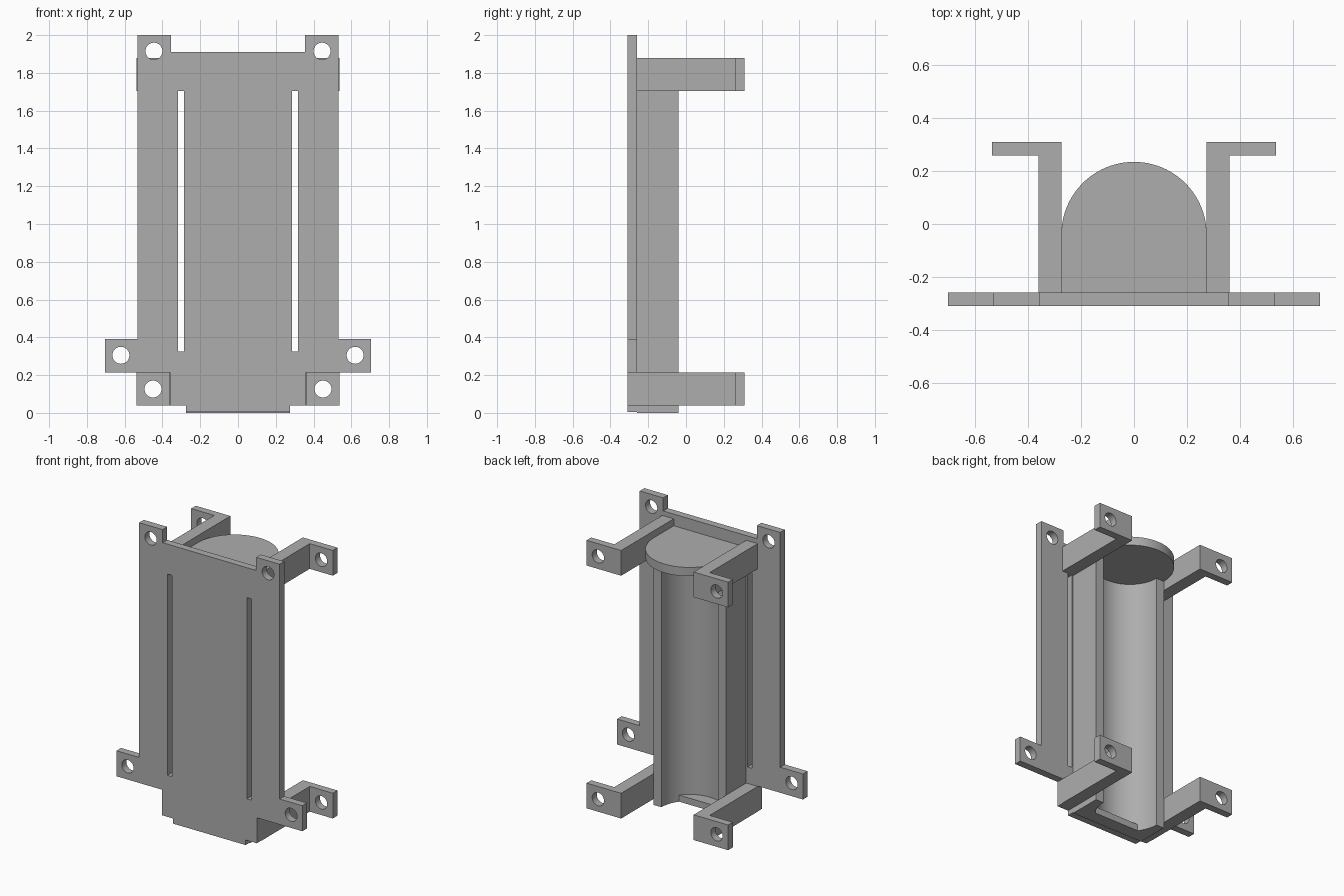
import bpy
from math import pi, sin, cos, radians, asin
from mathutils import Matrix

cube = bpy.data.objects.get("Cube")
if cube:
    bpy.data.objects.remove(cube, do_unlink=True)

grey = bpy.data.materials.new("plain grey")
grey.use_nodes = True
COLOUR = (0.42, 0.42, 0.42, 1)
grey.diffuse_color = COLOUR
grey.node_tree.nodes["Principled BSDF"].inputs["Base Color"].default_value = COLOUR


def rect(x0, x1, y0, y1):
    return [(x0, y0), (x1, y0), (x1, y1), (x0, y1)]


def arc(cx, cy, r, start, end, n):
    angles = [radians(start + (end - start) * i / n) for i in range(n + 1)]
    return [(cx + r * cos(a), cy + r * sin(a)) for a in angles]


def hole(cx, cy):
    return arc(cx, cy, 0.045, 0, 360, 32)[:-1]


def prism(name, loops, low, high, upright=False):
    """Extrude filled loops along z, or along y when upright."""
    curve = bpy.data.curves.new(name, "CURVE")
    curve.dimensions = "2D"
    curve.fill_mode = "BOTH"
    curve.extrude = (high - low) / 2
    for loop in loops:
        spline = curve.splines.new("POLY")
        spline.points.add(len(loop) - 1)
        for point, (u, v) in zip(spline.points, loop):
            point.co = (u, v, 0, 1)
        spline.use_cyclic_u = True
    temp = bpy.data.objects.new(name + " outline", curve)
    mesh = bpy.data.meshes.new_from_object(temp)
    bpy.data.objects.remove(temp)
    mid = (low + high) / 2
    if upright:
        mesh.transform(Matrix.Translation((0, mid, 0)) @ Matrix.Rotation(pi / 2, 4, "X"))
    else:
        mesh.transform(Matrix.Translation((0, 0, mid)))
    mesh.name = name
    mesh.materials.clear()
    mesh.materials.append(grey)
    obj = bpy.data.objects.new(name, mesh)
    bpy.context.collection.objects.link(obj)
    bpy.ops.object.select_all(action="DESELECT")
    obj.select_set(True)
    bpy.context.view_layer.objects.active = obj
    bpy.ops.object.shade_smooth_by_angle(angle=radians(30))
    return obj


FRONT, BACK, RIM = -0.31, -0.26, -0.04
W, R = 0.275, 0.215   # half width of the body, radius of its bore

# Back plate with ears, mounting holes and two long slots
half = [(W, 0.005), (W, 0.04), (0.36, 0.04), (0.36, 0.215), (0.705, 0.215),
        (0.705, 0.39), (0.533, 0.39), (0.533, 2), (0.355, 2), (0.355, 1.91)]
loops = [half + [(-x, z) for x, z in reversed(half)]]
for s in (-1, 1):
    loops += [hole(s * 0.445, 1.915), hole(s * 0.62, 0.305),
              rect(s * 0.285, s * 0.318, 0.325, 1.705)]
prism("mounting_plate", loops, FRONT, BACK, upright=True)

# Trough with a half-round bore
trough = [(-W, BACK), (W, BACK), (W, RIM)] + arc(0, RIM, R, 0, -180, 40) + [(-W, RIM)]
prism("trough", [trough], 0, 1.77)

# Domed end cap
cap = [(-W, BACK), (W, BACK)] + arc(0, RIM, W, 0, 180, 48)
prism("end_cap", [cap], 1.77, 1.83)

# Small ledge closing the deepest part of the bore
tilt = 180 / pi * asin(0.13 / R)
prism("bottom_ledge", [arc(0, RIM, R, -180 + tilt, -tilt, 24)], 0, 0.045)

# Four bracket arms with drilled flanges
for side, s in (("left", 1), ("right", -1)):
    for level, z, start in (("lower", 0.04, BACK), ("upper", 1.705, BACK)):
        top = z + 0.173
        prism(f"{level}_{side}_arm", [rect(s * W, s * 0.362, start, 0.26)], z, top)
        prism(f"{level}_{side}_flange",
              [rect(s * W, s * 0.537, z, top), hole(s * 0.45, z + 0.086)],
              0.26, 0.31, upright=True)
